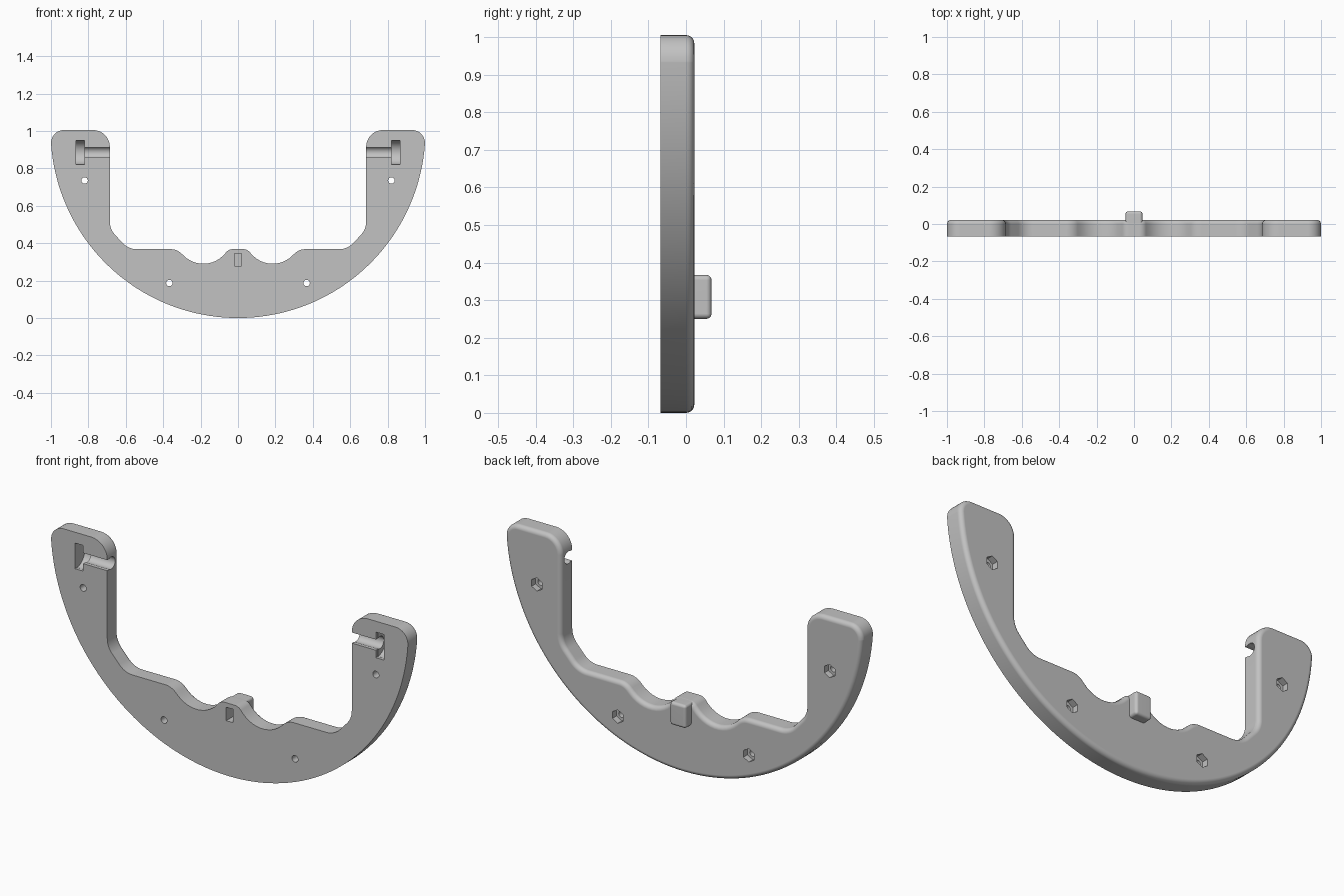
import bpy, bmesh, math
from mathutils import Vector, Matrix

cube = bpy.data.objects.get("Cube")
if cube:
    bpy.data.objects.remove(cube, do_unlink=True)

grey = bpy.data.materials.new("plain grey")
grey.use_nodes = True
COLOUR = (0.54, 0.54, 0.54, 1)
grey.diffuse_color = COLOUR
grey.node_tree.nodes["Principled BSDF"].inputs["Base Color"].default_value = COLOUR

FRONT, BACK, RIM = -0.068, 0.022, 0.022


def make(name, bm):
    bmesh.ops.recalc_face_normals(bm, faces=bm.faces)
    mesh = bpy.data.meshes.new(name)
    bm.to_mesh(mesh)
    bm.free()
    mesh.materials.append(grey)
    obj = bpy.data.objects.new(name, mesh)
    bpy.context.collection.objects.link(obj)
    return obj


def box(name, low, high, bevel=0):
    low, high = Vector(low), Vector(high)
    bm = bmesh.new()
    place = Matrix.Translation((low + high) / 2) @ Matrix.Diagonal((*(high - low), 1))
    bmesh.ops.create_cube(bm, size=1, matrix=place)
    if bevel:
        bmesh.ops.bevel(bm, geom=bm.edges[:], offset=bevel, segments=4,
                        profile=0.5, affect='EDGES')
    return make(name, bm)


def rod(name, centre, radius, length, sides, axis):
    turn = Matrix.Rotation(math.pi / 2, 4, 'X' if axis == 'Y' else 'Y')
    bm = bmesh.new()
    bmesh.ops.create_cone(bm, cap_ends=True, segments=sides, radius1=radius,
                          radius2=radius, depth=length,
                          matrix=Matrix.Translation(centre) @ turn)
    return make(name, bm)


def combine(target, tool, operation='DIFFERENCE'):
    mod = target.modifiers.new("combine", 'BOOLEAN')
    mod.operation, mod.solver, mod.object = operation, 'EXACT', tool
    bpy.context.view_layer.objects.active = target
    bpy.ops.object.modifier_apply(modifier=mod.name)
    bpy.data.objects.remove(tool, do_unlink=True)


def arc(cx, cz, radius, start, end, steps):
    angles = [math.radians(start + (end - start) * i / steps) for i in range(steps + 1)]
    return [(cx + radius * math.cos(a), cz + radius * math.sin(a), 0) for a in angles]


def rounded(corners, steps=8):
    """Outline in which each corner (x, z, cut) is replaced by a curve."""
    points = []
    for i, (x, z, cut) in enumerate(corners):
        p = Vector((x, z))
        if not cut:
            points.append(p)
            continue
        ends = []
        for other in (corners[i - 1], corners[(i + 1) % len(corners)]):
            ends.append(p + (Vector(other[:2]) - p).normalized() * cut)
        a, b = ends
        # conic weight gives a near circular corner
        w = math.sqrt((1 - (a - p).normalized().dot((b - p).normalized())) / 2)
        for k in range(steps + 1):
            t = k / steps
            n = (1 - t) ** 2 * a + 2 * w * t * (1 - t) * p + t * t * b
            points.append(n / ((1 - t) ** 2 + 2 * w * t * (1 - t) + t * t))
    return points


def inset(points, distance):
    """Move a clockwise outline inwards along its corner normals."""
    moved = []
    for i, p in enumerate(points):
        d1 = (p - points[i - 1]).normalized()
        d2 = (points[(i + 1) % len(points)] - p).normalized()
        normal = Vector((d1.y + d2.y, -d1.x - d2.x)).normalized()
        moved.append(p + normal * distance / normal.dot(Vector((d1.y, -d1.x))))
    return moved


# Half of the inner edge, from the centre bump outwards and up the arm
half = [(0.05, 0.368, 0.022)]
half += arc(0.185, 0.44, 0.15, 219, 314, 12)
half += [(0.326, 0.368, 0.035), (0.587, 0.368, 0.045), (0.685, 0.475, 0.04),
         (0.685, 1.005, 0.09), (1.0005, 1.005, 0.07)]
mirrored = [(-x, z, cut) for x, z, cut in reversed(half)]
outline = rounded(mirrored + half + arc(0, 1.002, 1.002, -4, -176, 80))

# Curved plate: straight wall from the front, then a rounded back rim
bm = bmesh.new()
layers = [(FRONT, 0)]
for k in range(7):
    a = math.pi / 2 * k / 6
    layers.append((BACK - RIM * (1 - math.sin(a)), RIM * (1 - math.cos(a))))
rings = [[bm.verts.new((p.x, y, p.y)) for p in inset(outline, d)] for y, d in layers]
for lower, upper in zip(rings, rings[1:]):
    for i in range(len(lower)):
        bm.faces.new((lower[i - 1], lower[i], upper[i], upper[i - 1]))
bm.faces.new(rings[0])
bm.faces.new(rings[-1])
plate = make("curved_plate", bm)

# Centre lug at the back, with a slot from the front
lug = box("centre_lug", (-0.045, -0.02, 0.25), (0.045, 0.068, 0.367), 0.014)
combine(plate, lug, 'UNION')
combine(plate, box("lug_slot", (-0.019, -0.1, 0.277), (0.019, 0.03, 0.345)))

for side in (-1, 1):
    # Round-bottomed pin pocket and keyhole groove in each arm
    xs = sorted((side * 0.82, side * 0.866))
    combine(plate, box("pocket_mouth", (xs[0], -0.1, 0.82), (xs[1], -0.053, 0.95)))
    combine(plate, rod("pocket", (side * 0.843, -0.055, 0.885), 0.0645, 0.045, 48, 'X'))
    xs = sorted((side * 0.6, side * 0.84))
    combine(plate, box("groove_mouth", (xs[0], -0.1, 0.858), (xs[1], -0.035, 0.912)))
    combine(plate, rod("groove", (side * 0.718, -0.036, 0.885), 0.031, 0.24, 32, 'X'))
    # Screw holes with hexagonal nut recesses at the back
    for x, z in ((0.82, 0.735), (0.367, 0.187)):
        combine(plate, rod("screw_hole", (side * x, 0, z), 0.017, 0.3, 24, 'Y'))
        combine(plate, rod("nut_recess", (side * x, 0.04, z), 0.034, 0.1, 6, 'Y'))

# Smooth curves, with the large flat faces kept flat
bpy.ops.object.select_all(action='DESELECT')
plate.select_set(True)
bpy.context.view_layer.objects.active = plate
bpy.ops.object.shade_smooth_by_angle(angle=math.radians(30))
weighted = plate.modifiers.new("flat_faces", 'WEIGHTED_NORMAL')
weighted.keep_sharp = True
